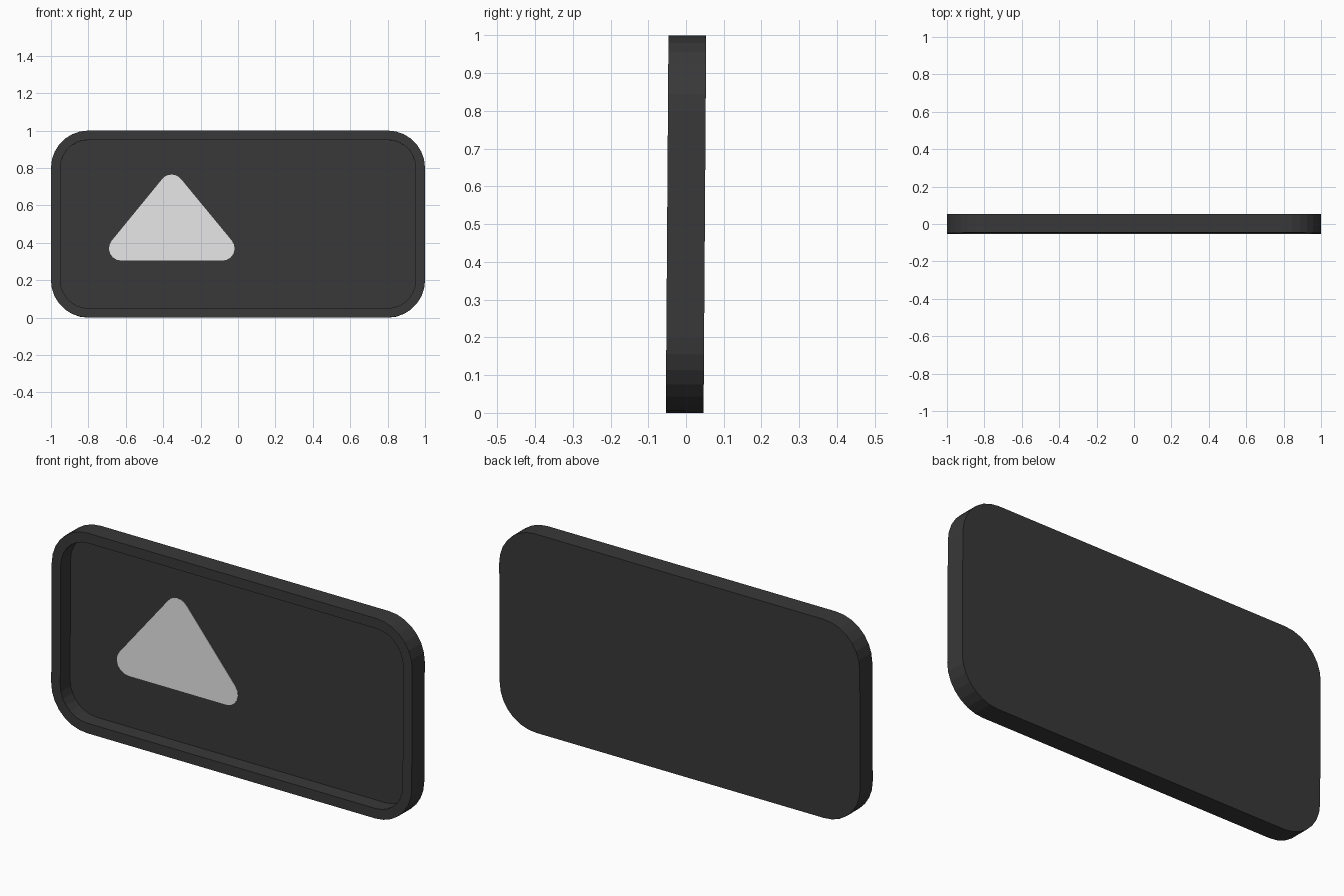
import bpy, bmesh, math
from mathutils import Matrix, Vector

cube = bpy.data.objects.get("Cube")
if cube:
    bpy.data.objects.remove(cube)

THICK, RECESS, RIM, RADIUS, STEPS = 0.1, 0.078, 0.05, 0.2, 7
# slight backward lean about the centre of the panel
LEAN = Matrix.Translation((0, 0, 0.5)) @ Matrix.Rotation(-0.007, 4, "X")


def material(name, value):
    mat = bpy.data.materials.new(name)
    mat.use_nodes = True
    colour = (value, value, value, 1)
    mat.diffuse_color = colour
    mat.node_tree.nodes["Principled BSDF"].inputs["Base Color"].default_value = colour
    return mat


def rounded(centres, radius, steps):
    """Outline of a convex polygon of corner centres (counter-clockwise), with arcs."""
    points, n = [], len(centres)
    for i, c in enumerate(centres):
        before = c - centres[i - 1]
        after = centres[(i + 1) % n] - c
        start = math.atan2(before.y, before.x) - math.pi / 2
        turn = (math.atan2(after.y, after.x) - math.atan2(before.y, before.x)) % math.tau
        for k in range(steps + 1):
            a = start + turn * k / steps
            points.append(c + radius * Vector((math.cos(a), math.sin(a))))
    return points


def loft(name, rings, mat):
    """Join (outline, y) rings with side faces and cap both ends."""
    bm = bmesh.new()
    loops = [[bm.verts.new((p.x, y, p.y)) for p in outline] for outline, y in rings]
    for a, b in zip(loops, loops[1:]):
        for i in range(len(a)):
            j = (i + 1) % len(a)
            bm.faces.new((a[i], a[j], b[j], b[i]))
    bm.faces.new(loops[0])
    bm.faces.new(loops[-1])
    bmesh.ops.recalc_face_normals(bm, faces=bm.faces)
    bm.transform(LEAN)
    mesh = bpy.data.meshes.new(name)
    bm.to_mesh(mesh)
    bm.free()
    mesh.materials.append(mat)
    obj = bpy.data.objects.new(name, mesh)
    bpy.context.collection.objects.link(obj)
    return obj


charcoal = material("charcoal", 0.04)
pale_grey = material("pale grey", 0.8)

# tray-shaped panel with a raised rim around the front
w, h = 1 - RADIUS, 0.5 - RADIUS
corners = [Vector(c) for c in ((-w, -h), (w, -h), (w, h), (-w, h))]
outer = rounded(corners, RADIUS, STEPS)
inner = rounded(corners, RADIUS - RIM, STEPS)
front = -THICK / 2
floor = front + RECESS
loft("panel", [(outer, -front), (outer, front), (inner, front), (inner, floor)], charcoal)

# thin rounded triangle on the recessed floor
tri = [Vector(c) for c in ((-0.625, -0.13), (-0.083, -0.13), (-0.355, 0.2))]
sign = rounded(tri, 0.065, 6)
loft("triangle_plate", [(sign, floor), (sign, floor - 0.002)], pale_grey)
